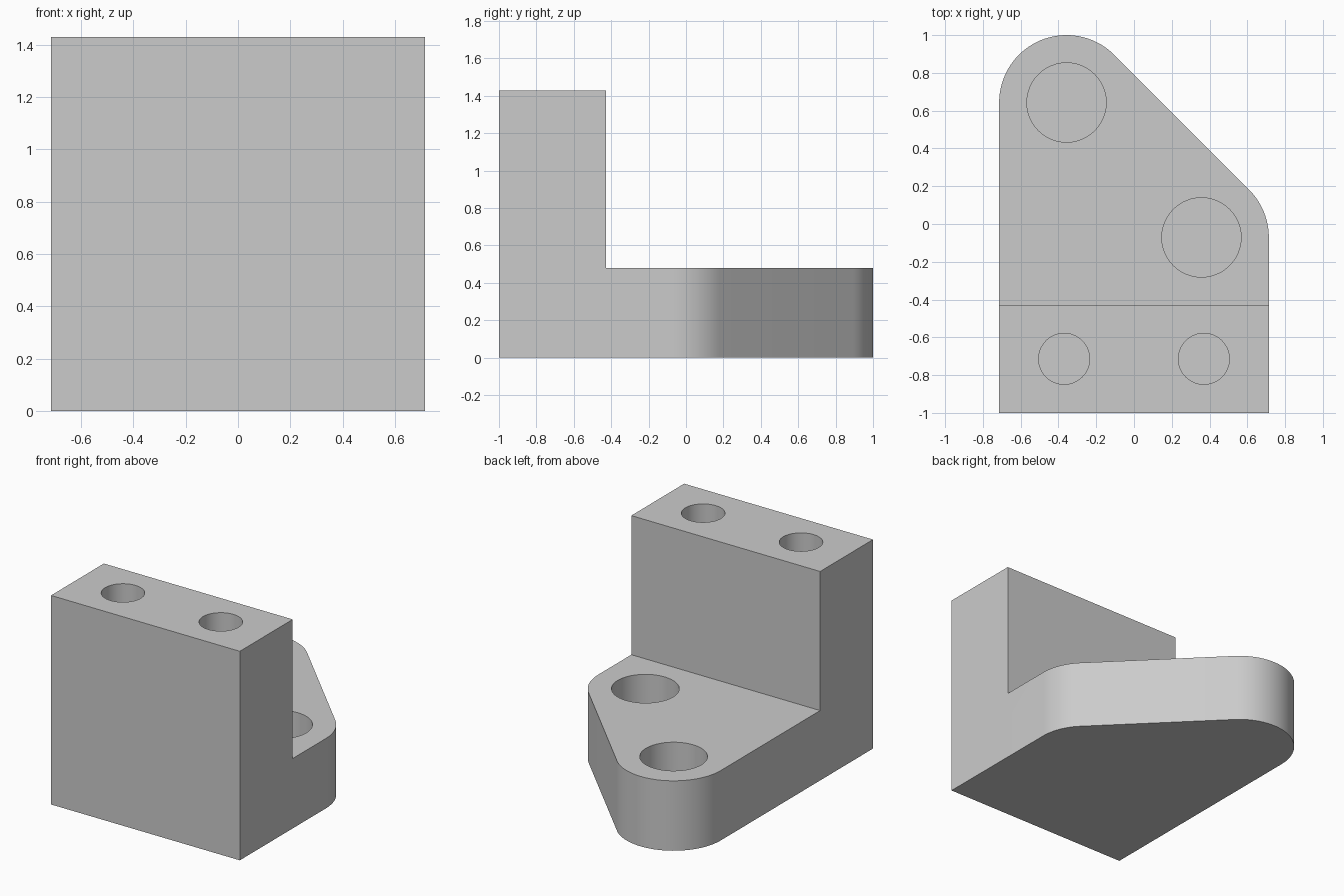
import bpy, bmesh
from math import cos, sin, pi

cube = bpy.data.objects.get("Cube")
if cube:
    bpy.data.objects.remove(cube, do_unlink=True)

HALF_W, HEIGHT, PLATE_H, WALL_BACK = 0.714, 1.429, 0.478, -0.429
CORNER_R = 0.357
REAR = (-0.357, 0.643)
SIDE = (0.357, -0.071)

grey = bpy.data.materials.new("plain grey")
grey.use_nodes = True
colour = (0.6, 0.6, 0.6, 1)
grey.diffuse_color = colour
grey.node_tree.nodes["Principled BSDF"].inputs["Base Color"].default_value = colour


def arc(centre, radius, start, end, steps):
    angles = [start + (end - start) * i / steps for i in range(steps + 1)]
    return [(centre[0] + radius * cos(a), centre[1] + radius * sin(a)) for a in angles]


def prism(name, outline, bottom, top):
    """Extrude a flat outline upwards into a solid."""
    bm = bmesh.new()
    base = bm.faces.new([bm.verts.new((x, y, bottom)) for x, y in outline])
    result = bmesh.ops.extrude_face_region(bm, geom=[base])
    raised = [v for v in result["geom"] if isinstance(v, bmesh.types.BMVert)]
    bmesh.ops.translate(bm, verts=raised, vec=(0, 0, top - bottom))
    bmesh.ops.recalc_face_normals(bm, faces=bm.faces)
    mesh = bpy.data.meshes.new(name)
    bm.to_mesh(mesh)
    bm.free()
    mesh.materials.append(grey)
    obj = bpy.data.objects.new(name, mesh)
    bpy.context.collection.objects.link(obj)
    return obj


def cut(target, cutter):
    """Subtract the cutter, then discard it."""
    cutter.hide_render = True
    bpy.context.view_layer.objects.active = target
    mod = target.modifiers.new("cut", "BOOLEAN")
    mod.operation, mod.solver, mod.object = "DIFFERENCE", "EXACT", cutter
    bpy.ops.object.modifier_apply(modifier=mod.name)
    bpy.data.objects.remove(cutter, do_unlink=True)


# Full-height block with two rounded corners joined by a slanted edge
outline = [(-HALF_W, -1), (HALF_W, -1)]
outline += arc(SIDE, CORNER_R, 0, pi / 4, 12)
outline += arc(REAR, CORNER_R, pi / 4, pi, 36)
bracket = prism("bracket", outline, 0, HEIGHT)

# Lower the rear part to leave a plate behind the upright wall
step = [(-1, WALL_BACK), (1, WALL_BACK), (1, 1.2), (-1, 1.2)]
cut(bracket, prism("step_cutter", step, PLATE_H, 2))

# Blind holes: two wide in the plate, two narrow in the wall top
holes = [(REAR, 0.21, PLATE_H, 0.36), (SIDE, 0.21, PLATE_H, 0.36)]
holes += [((side * 0.37, -0.714), 0.135, HEIGHT, 0.6) for side in (-1, 1)]
for centre, radius, top, depth in holes:
    circle = arc(centre, radius, 0, 2 * pi, 48)[:-1]
    cut(bracket, prism("hole_cutter", circle, top - depth, top + 0.1))

# Smooth curved walls with crisp edges
bpy.ops.object.select_all(action="DESELECT")
bracket.select_set(True)
bpy.context.view_layer.objects.active = bracket
bpy.ops.object.shade_smooth_by_angle(angle=pi / 6)
